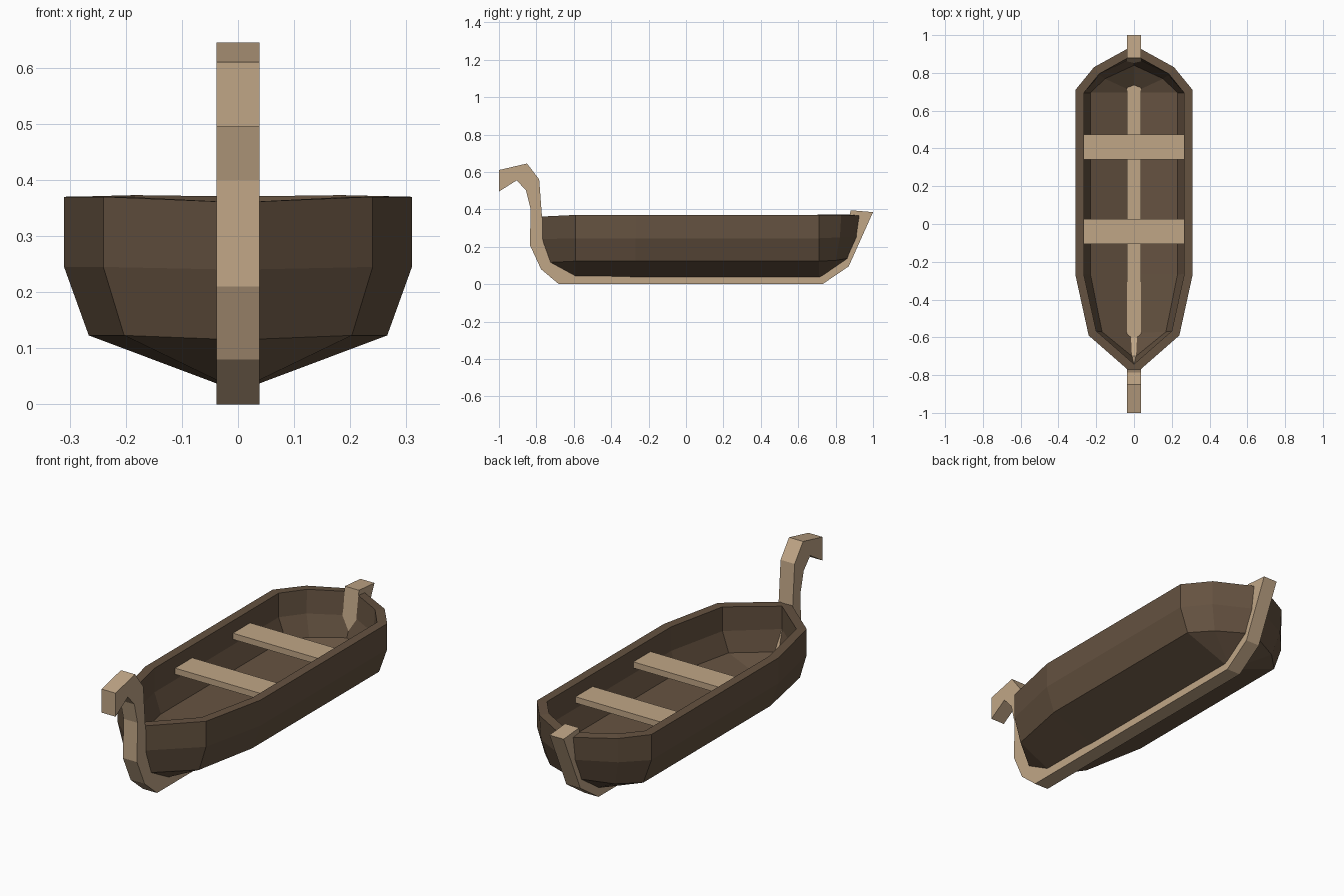
import bpy, bmesh

if "Cube" in bpy.data.objects:
    bpy.data.objects.remove(bpy.data.objects["Cube"])


def material(name, color):
    m = bpy.data.materials.new(name)
    m.diffuse_color = (*color, 1)
    m.use_nodes = True
    m.node_tree.nodes["Principled BSDF"].inputs["Base Color"].default_value = m.diffuse_color
    return m


dark = material("dark_wood", (0.13, 0.085, 0.052))
light = material("light_wood", (0.53, 0.38, 0.24))


def finish(bm, name, mat):
    bmesh.ops.recalc_face_normals(bm, faces=bm.faces)
    me = bpy.data.meshes.new(name)
    bm.to_mesh(me)
    bm.free()
    me.materials.append(mat)
    ob = bpy.data.objects.new(name, me)
    bpy.context.collection.objects.link(ob)
    return ob


# Hull: half sections from bow to stern, each listed rim, side, chine, bottom
stations = [
    [(0, -.80, .36), (0, -.80, .24), (0, -.755, .115), (0, -.71, .05)],
    [(.24, -.59, .37), (.24, -.59, .245), (.203, -.59, .123), (0, -.59, .025)],
    [(.31, -.27, .37), (.31, -.27, .245), (.266, -.27, .123), (0, -.27, .023)],
    [(.31, .71, .37), (.31, .71, .245), (.266, .71, .123), (0, .71, .023)],
    [(.212, .83, .37), (.208, .823, .25), (.175, .80, .127), (0, .71, .023)],
    [(0, .947, .365), (0, .93, .25), (0, .88, .14), (0, .71, .023)],
]
bm = bmesh.new()
for side in (1, -1):
    rows = [[bm.verts.new((side * x, y, z)) for x, y, z in s] for s in stations]
    for a, b in zip(rows, rows[1:]):
        for i in range(3):
            bm.faces.new((a[i], b[i], b[i + 1], a[i + 1]))
bmesh.ops.remove_doubles(bm, verts=bm.verts, dist=0.001)
bmesh.ops.recalc_face_normals(bm, faces=bm.faces)
# make the open shell's normals point outward before thickening
if sum(f.normal.dot(f.calc_center_median()) for f in bm.faces if abs(f.normal.x) > .5) < 0:
    bmesh.ops.reverse_faces(bm, faces=bm.faces)
me = bpy.data.meshes.new("hull")
bm.to_mesh(me)
bm.free()
me.materials.append(dark)
hull = bpy.data.objects.new("hull", me)
bpy.context.collection.objects.link(hull)
wall = hull.modifiers.new("wall", 'SOLIDIFY')
wall.thickness = 0.044
wall.offset = -1
wall.use_even_offset = True

# Keel with curled prow and stern post: side profile (y, z) extruded across x
profile = [
    (-1, .61), (-.85, .645), (-.785, .56), (-.77, .36), (-.755, .28),
    (-.70, .15), (-.60, .095), (.775, .095), (.845, .14), (.88, .395),
    (1, .385), (.87, .095), (.73, 0), (-.68, 0), (-.775, .08),
    (-.835, .21), (-.83, .40), (-.855, .50), (-.905, .555), (-1, .495),
]
bm = bmesh.new()
face = bm.faces.new([bm.verts.new((-.038, y, z)) for y, z in profile])
ext = bmesh.ops.extrude_face_region(bm, geom=[face])
moved = [v for v in ext["geom"] if isinstance(v, bmesh.types.BMVert)]
bmesh.ops.translate(bm, verts=moved, vec=(.076, 0, 0))
finish(bm, "keel", light)

# Seats
for name, y in (("front_seat", -.04), ("rear_seat", .407)):
    bm = bmesh.new()
    bmesh.ops.create_cube(bm, size=1)
    bmesh.ops.scale(bm, verts=bm.verts, vec=(.534, .133, .03))
    bmesh.ops.translate(bm, verts=bm.verts, vec=(0, y, .295))
    finish(bm, name, light)
